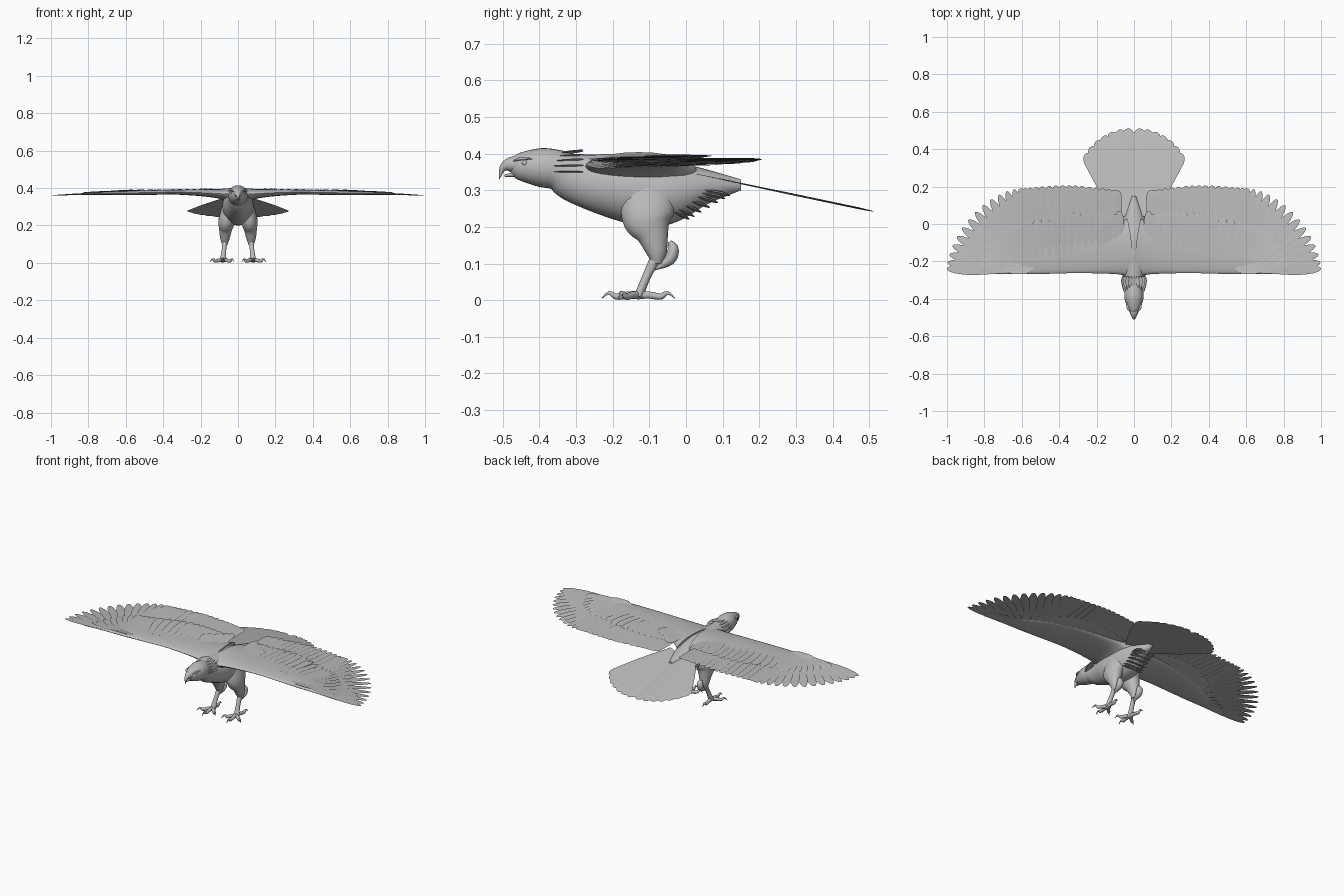
import bpy, bmesh, math
from mathutils import Vector

if "Cube" in bpy.data.objects:
    bpy.data.objects.remove(bpy.data.objects["Cube"], do_unlink=True)

UP = Vector((0, 0, 1))
BACK = Vector((0, 1, 0))

grey = bpy.data.materials.new("plumage_grey")
grey.use_nodes = True
grey.diffuse_color = (.5, .5, .5, 1)
grey.node_tree.nodes["Principled BSDF"].inputs["Base Color"].default_value = grey.diffuse_color


def spline(points, t):
    """Smooth point at t in 0..1 through control tuples of any length."""
    last = len(points) - 1
    start = min(int(t * last), last - 1)
    u = t * last - start
    before, here, there, after = (points[max(0, min(last, start + k))] for k in (-1, 0, 1, 2))
    result = []
    for p, q, r, s in zip(before, here, there, after):
        slope_in, slope_out = (r - p) / 2, (s - q) / 2
        bend = 3 * (r - q) - 2 * slope_in - slope_out
        twist = 2 * (q - r) + slope_in + slope_out
        result.append(q + u * (slope_in + u * (bend + u * twist)))
    return result


def finish(bm, name, mirror=True):
    bmesh.ops.recalc_face_normals(bm, faces=bm.faces)
    mesh = bpy.data.meshes.new(name)
    bm.to_mesh(mesh)
    bm.free()
    mesh.materials.append(grey)
    mesh.shade_smooth()
    mesh.set_sharp_from_angle(angle=math.radians(50))
    obj = bpy.data.objects.new(name, mesh)
    bpy.context.collection.objects.link(obj)
    if mirror:
        obj.modifiers.new("Mirror", "MIRROR").use_mirror_merge = False


def skin(bm, outlines):
    """Bridge rings of equal size and close both ends."""
    rings = [[bm.verts.new(point) for point in outline] for outline in outlines]
    for ring, following in zip(rings, rings[1:]):
        for k in range(len(ring)):
            bm.faces.new((ring[k - 1], ring[k], following[k], following[k - 1]))
    bm.faces.new(rings[0])
    bm.faces.new(rings[-1])


def loft(bm, stations, reference=UP, steps=5, sides=20):
    """Elliptical tube through stations (x, y, z, side radius, up radius)."""
    count = (len(stations) - 1) * steps
    samples = [spline(stations, i / count) for i in range(count + 1)]
    centres = [Vector(sample[:3]) for sample in samples]
    outlines = []
    for i, centre in enumerate(centres):
        tangent = centres[min(i + 1, count)] - centres[max(i - 1, 0)]
        side = tangent.cross(reference).normalized() * samples[i][3]
        rise = side.cross(tangent).normalized() * samples[i][4]
        angles = [math.tau * k / sides for k in range(sides)]
        outlines.append([centre + side * math.cos(a) + rise * math.sin(a) for a in angles])
    skin(bm, outlines)


def part(name, stations, mirror=True, **options):
    bm = bmesh.new()
    loft(bm, stations, **options)
    finish(bm, name, mirror)


def feather(bm, root, tip, width, blunt, thick):
    """Slightly rolled thin blade whose tip starts rounding at fraction blunt."""
    side = (tip - root).cross(UP).normalized() * width + UP * .003
    outlines = []
    for i in range(15):
        t = math.sin(math.pi * i / 28)
        spread = min(1, .5 + t)
        if t > blunt:
            spread *= math.sqrt(max(.001, 1 - ((t - blunt) / (1 - blunt)) ** 2))
        centre = root.lerp(tip, t)
        ridge = UP * thick * max(.1, spread)
        outlines.append([centre - side * spread, centre + ridge,
                         centre + side * spread, centre - ridge * .3])
    skin(bm, outlines)


def feather_row(name, count, root_at, tip_at, width, blunt=.8, thick=.002):
    """Row of feathers between two functions of a 0..1 parameter."""
    bm = bmesh.new()
    for i in range(count):
        t = i / (count - 1)
        feather(bm, Vector(root_at(t)), Vector(tip_at(t)), width, blunt, thick)
    finish(bm, name)


def wing_height(x):
    return .355 + .03 * math.cos(2 * (x - .3))


def along_wing(*points, lift=0.0):
    """Curve through (x, y) points that rides on the wing surface."""
    def position(t):
        x, y = spline(points, t)
        return x, y, wing_height(x) + lift
    return position


def along(*points):
    return lambda t: spline(points, t)


# Head, neck and body: y, top, bottom, half width
profile = [(-.48, .38, .35, .01), (-.46, .4, .33, .03), (-.4, .415, .31, .05),
           (-.35, .41, .3, .05), (-.3, .4, .265, .055), (-.2, .4, .225, .08),
           (-.1, .395, .2, .085), (-.03, .385, .215, .08), (.05, .36, .26, .055),
           (.15, .33, .3, .01)]
part("body", [(0, y, (top + bottom) / 2, width, (top - bottom) / 2)
              for y, top, bottom, width in profile], mirror=False, sides=28)

# Hooked beak and lower jaw
part("upper_beak", [(0, -.45, .37, .03, .025), (0, -.48, .37, .02, .02),
                    (0, -.5, .36, .01, .01), (0, -.51, .33, .001, .001)], mirror=False)
part("lower_beak", [(0, -.45, .345, .02, .01), (0, -.495, .34, .003, .003)], mirror=False)

# Eyes and brow ridges
bm = bmesh.new()
bmesh.ops.create_uvsphere(bm, u_segments=16, v_segments=10, radius=.008)
bmesh.ops.translate(bm, vec=(.032, -.44, .374), verts=bm.verts)
finish(bm, "eye")
part("brow", [(.02, -.47, .38, .002, .002), (.032, -.45, .386, .007, .004),
              (.04, -.42, .386, .002, .002)])


# Neck hackles hanging back around the nape
def collar(y, radius):
    def position(t):
        angle = t * math.pi / 2
        return radius * math.sin(angle), y, .35 + radius * math.cos(angle)
    return position


feather_row("nape_feathers", 6, collar(-.36, .05), collar(-.28, .06), width=.012, blunt=.6)

# Wing arm: x, half chord, half thickness
arm = [(.02, .16, .05), (.1, .13, .026), (.3, .11, .014), (.5, .09, .013),
       (.6, .07, .012), (.72, .04, .007), (.86, .015, .003)]
part("wing_arm", [(x, chord - .24 - .03 * x - thick, wing_height(x) - thick / 2, chord, thick)
                  for x, chord, thick in arm], sides=24)


# Flight feathers, with the outer ones fanned around the hand
def hand_tip(t):
    angle = t * math.pi / 2
    x = .61 + .39 * math.sin(angle) ** 1.2
    return x, .43 * math.cos(angle) ** 1.2 - .24, wing_height(x)


feather_row("secondary_feathers", 17, along_wing((.09, -.1), (.3, -.1), (.58, -.18)),
            along_wing((.09, .18), (.35, .207), (.6, .19)), width=.024, blunt=.88)
feather_row("primary_feathers", 14, along_wing((.55, -.15), (.7, -.25)), hand_tip,
            width=.028, blunt=.6)

# Covert layers above and below the wing
feather_row("greater_coverts", 15, along_wing((.1, -.14), (.55, -.19), lift=.005),
            along_wing((.11, .05), (.35, .06), (.63, -.01), lift=.008), width=.025)
feather_row("primary_coverts", 9, along_wing((.56, -.2), (.68, -.25), lift=.004),
            along_wing((.65, 0), (.75, -.08), (.83, -.22), lift=.006), width=.022, blunt=.7)
feather_row("under_coverts", 20, along_wing((.1, -.12), (.55, -.19), (.67, -.24), lift=-.01),
            along_wing((.11, .02), (.4, .03), (.82, -.21), lift=-.006), width=.026)
feather_row("alula", 3, along_wing((.54, -.24), (.57, -.26), lift=.005),
            along_wing((.67, -.21), (.69, -.25), lift=.006), width=.013, blunt=.6)
feather_row("scapular_feathers", 5, along_wing((.06, -.17), (.15, -.17), lift=.004),
            along_wing((.08, .07), (.2, -.02), lift=.012), width=.022)


# Tail fan: a sloping sector around a point inside the body
def tail_arc(radius, shortening):
    def position(t):
        angle = math.radians(3 + 25 * t)
        reach = radius - shortening * t * t
        y = reach * math.cos(angle) - .1
        return reach * math.sin(angle), y, .35 - .21 * y
    return position


feather_row("tail_feathers", 7, tail_arc(.15, 0), tail_arc(.612, .07), width=.036, blunt=.88)

# Shaggy feathers under the tail
for label, x in (("inner", .014), ("outer", .042)):
    feather_row(label + "_undertail_feathers", 7, along((x, -.06, .25), (x, .04, .3)),
                along((x, .01, .22), (x, .12, .285)), width=.02, blunt=.6, thick=.008)

# Thighs, feather cuffs and shanks
part("thigh", [(.045, -.1, .3, .04, .075), (.06, -.105, .225, .045, .07),
               (.067, -.09, .175, .034, .043), (.07, -.08, .13, .025, .028),
               (.07, -.08, .1, .015, .015)], reference=BACK)
part("leg_cuff", [(.07, -.045, .16, .008, .006), (.07, -.035, .14, .018, .015),
                  (.07, -.045, .11, .018, .015), (.07, -.085, .085, .004, .004)],
     reference=BACK)
part("shank", [(.07, -.08, .12, .016, .016), (.075, -.105, .07, .012, .012),
               (.08, -.13, .01, .018, .012)], reference=BACK)

# Toes arching into curved claws, by claw tip position
bm = bmesh.new()
foot = Vector((.08, -.13))
toe_shape = [(0, .014, .012), (.3, .014, .01), (.6, .01, .009), (.8, .02, .005),
             (1, .005, .001)]
for claw_tip in ((.083, -.23), (.15, -.185), (.02, -.19), (.09, -.03)):
    loft(bm, [(*foot.lerp(Vector(claw_tip), t), height, radius, radius)
              for t, height, radius in toe_shape], steps=4, sides=10)
finish(bm, "toes")
